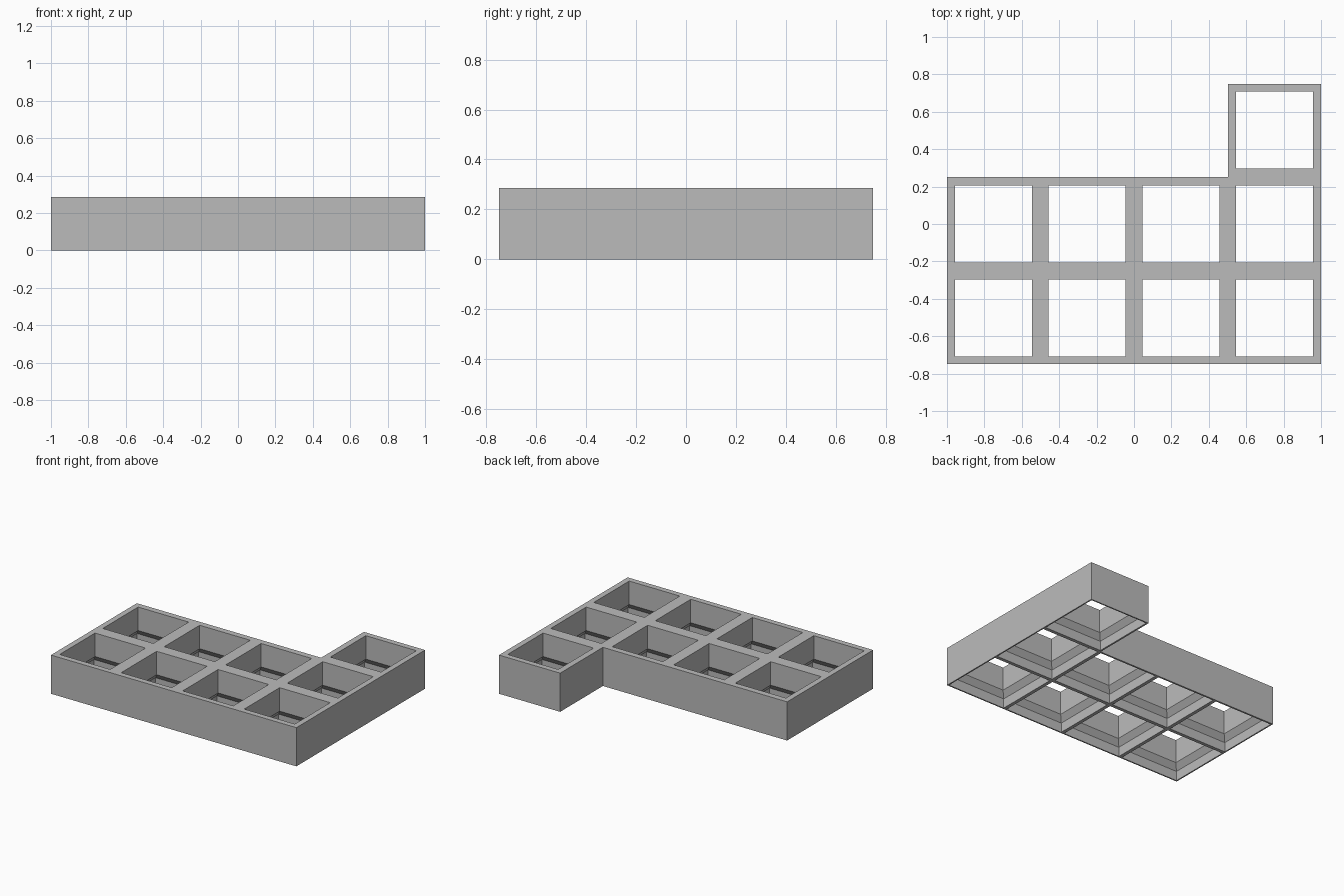
import bpy
import bmesh

cube = bpy.data.objects.get("Cube")
if cube:
    bpy.data.objects.remove(cube, do_unlink=True)

# Overall layout: four columns, two full rows and one extra cell at the back left
PITCH = 0.5015
HEIGHT = 0.285
HALF_X, HALF_Y = 1.0, 0.749
cells = [(c, r) for r in range(2) for c in range(4)] + [(3, 2)]

# Opening profile, bottom to top: half width and height
profile = [(0.238, 0), (0.238, 0.07), (0.206, 0.112), (0.206, HEIGHT)]


def clamp(value, limit):
    return max(-limit, min(limit, value))


def square(bm, cx, cy, half, z):
    """Four corners, kept inside the outer walls."""
    corners = [(-1, -1), (1, -1), (1, 1), (-1, 1)]
    return [bm.verts.new((clamp(cx + sx * half, HALF_X),
                          clamp(cy + sy * half, HALF_Y), z)) for sx, sy in corners]


def bridge(bm, a, b):
    for i in range(4):
        j = (i + 1) % 4
        bm.faces.new((a[i], a[j], b[j], b[i]))


bm = bmesh.new()
for col, row in cells:
    cx, cy = (col - 1.5) * PITCH, (row - 1) * PITCH
    bottom = square(bm, cx, cy, PITCH / 2, 0)
    top = square(bm, cx, cy, PITCH / 2, HEIGHT)

    # Bottom rim, flared opening and top rim
    loops = [bottom] + [square(bm, cx, cy, h, z) for h, z in profile] + [top]
    for a, b in zip(loops, loops[1:]):
        bridge(bm, a, b)

    # Outer wall only where there is no neighbouring cell
    for i, (dx, dy) in enumerate([(0, -1), (1, 0), (0, 1), (-1, 0)]):
        if (col + dx, row + dy) not in cells:
            j = (i + 1) % 4
            bm.faces.new((bottom[i], bottom[j], top[j], top[i]))

bmesh.ops.remove_doubles(bm, verts=bm.verts, dist=0.0005)
bmesh.ops.recalc_face_normals(bm, faces=bm.faces)
mesh = bpy.data.meshes.new("grid_tray")
bm.to_mesh(mesh)
bm.free()
tray = bpy.data.objects.new("grid_tray", mesh)
bpy.context.collection.objects.link(tray)

# Single grey material
grey = bpy.data.materials.new("plain_grey")
grey.use_nodes = True
colour = (0.5, 0.5, 0.5, 1)
grey.diffuse_color = colour
grey.node_tree.nodes["Principled BSDF"].inputs["Base Color"].default_value = colour
mesh.materials.append(grey)
